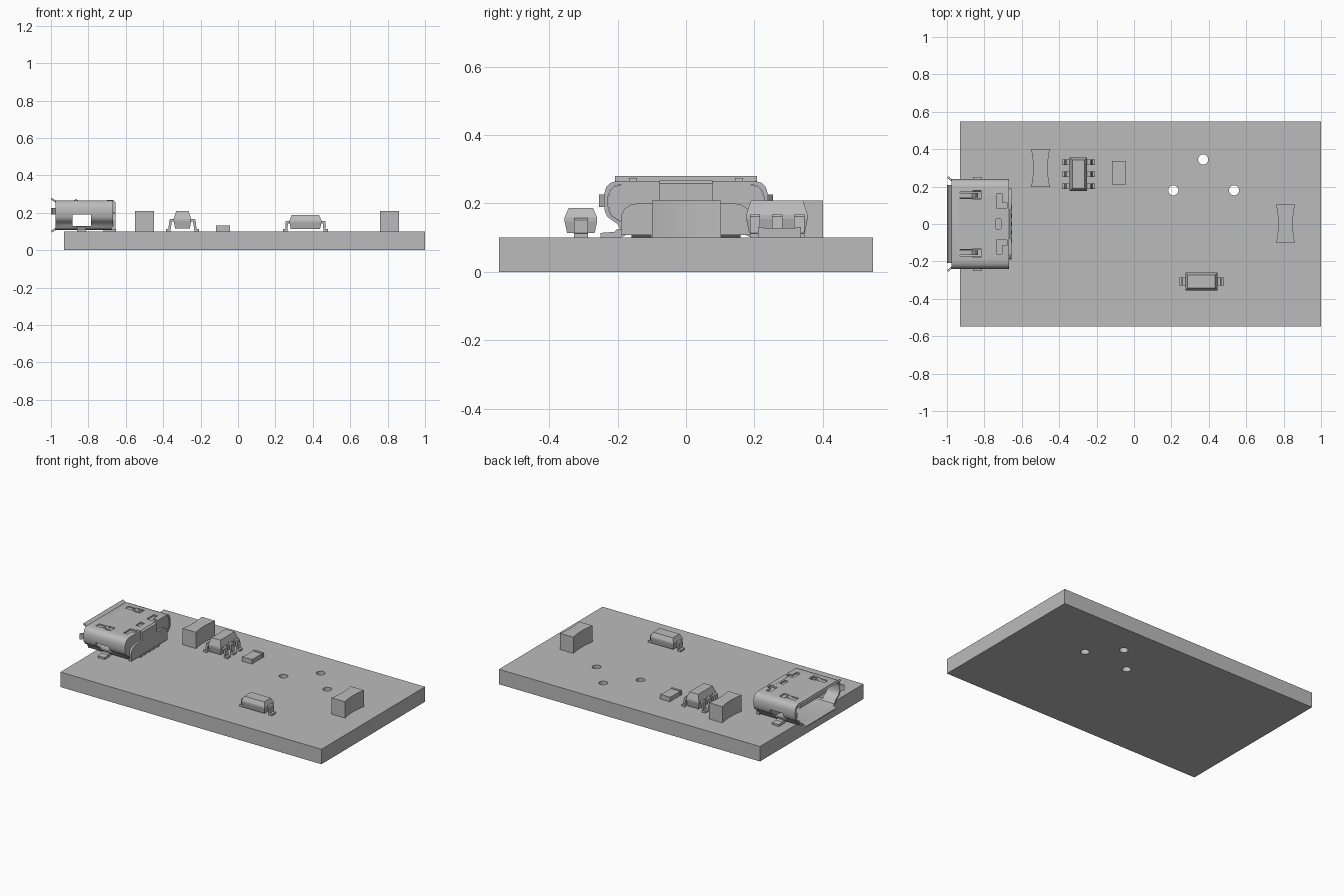
import bpy, bmesh, math

if "Cube" in bpy.data.objects:
    bpy.data.objects.remove(bpy.data.objects["Cube"])

grey = bpy.data.materials.new("plain_grey")
grey.diffuse_color = (0.5, 0.5, 0.5, 1)
grey.use_nodes = True
grey.node_tree.nodes["Principled BSDF"].inputs["Base Color"].default_value = grey.diffuse_color


def finish(name, bm, smooth=False):
    bmesh.ops.recalc_face_normals(bm, faces=bm.faces)
    me = bpy.data.meshes.new(name)
    bm.to_mesh(me)
    bm.free()
    me.materials.append(grey)
    ob = bpy.data.objects.new(name, me)
    bpy.context.collection.objects.link(ob)
    if smooth:
        activate(ob)
        bpy.ops.object.shade_smooth_by_angle(angle=math.radians(35))
    return ob


def activate(ob):
    bpy.ops.object.select_all(action='DESELECT')
    ob.select_set(True)
    bpy.context.view_layer.objects.active = ob


def loft(name, rings, smooth=False, closed=False):
    """Skin a list of equal-length point rings; cap the ends unless closed."""
    bm = bmesh.new()
    vs = [[bm.verts.new(p) for p in r] for r in rings]
    n = len(vs[0])
    pairs = list(zip(vs, vs[1:])) + ([(vs[-1], vs[0])] if closed else [])
    for a, b in pairs:
        for i in range(n):
            j = (i + 1) % n
            bm.faces.new((a[i], a[j], b[j], b[i]))
    if not closed:
        bm.faces.new(vs[0])
        bm.faces.new(vs[-1])
    return finish(name, bm, smooth)


def rect(x0, x1, y0, y1, z):
    return [(x0, y0, z), (x1, y0, z), (x1, y1, z), (x0, y1, z)]


def box(name, x0, x1, y0, y1, z0, z1):
    return loft(name, [rect(x0, x1, y0, y1, z0), rect(x0, x1, y0, y1, z1)])


def along_x(name, prof, x0, x1, smooth=False):
    return loft(name, [[(x, y, z) for y, z in prof] for x in (x0, x1)], smooth)


def along_y(name, prof, y0, y1):
    return loft(name, [[(x, y, z) for x, z in prof] for y in (y0, y1)])


def cut(ob, cutters):
    for c in cutters:
        c.hide_render = True
        m = ob.modifiers.new("cut", 'BOOLEAN')
        m.operation, m.solver, m.object = 'DIFFERENCE', 'EXACT', c
        activate(ob)
        bpy.ops.object.modifier_apply(modifier=m.name)
        bpy.data.objects.remove(c)


# --- circuit board with three drilled holes
board = box("board", -0.93, 1.0, -0.547, 0.547, 0, 0.1)
drills = []
for hx, hy in ((0.37, 0.345), (0.21, 0.18), (0.535, 0.18)):
    rings = [[(hx + 0.027 * math.cos(t * math.pi / 16), hy + 0.027 * math.sin(t * math.pi / 16), z)
              for t in range(32)] for z in (-0.05, 0.15)]
    drills.append(loft("drill", rings))
cut(board, drills)

# --- block capacitors with slightly waisted sides
def capacitor(name, cx, cy):
    side = [(0.05 - 0.011 * (1 - (k / 4) ** 2), 0.1 * k / 4 * 1.01) for k in range(-4, 5)]
    outline = side + [(-x, y) for x, y in reversed(side)]
    loft(name, [[(cx + x, cy + y, z) for x, y in outline] for z in (0.1, 0.209)], True)

capacitor("input_capacitor", -0.5, 0.3)
capacitor("output_capacitor", 0.81, 0.002)

# --- moulded chip bodies and bent leads
def moulded(name, x0, x1, y0, y1, z0, zm, z1, d):
    rings = [rect(x0 + i, x1 - i, y0 + i, y1 - i, z)
             for z, i in ((z0, d * 0.6), (zm, 0), (zm + 0.012, 0), (z1, d))]
    loft(name, rings)


def lead(name, x_in, x_out, y, w, zt):
    s = 1 if x_out > x_in else -1
    knee, foot = x_in + s * 0.018, x_out - s * 0.018
    prof = [(x_in - s * 0.01, zt), (knee, zt), (knee + s * 0.006, zt - 0.006), (foot + s * 0.004, 0.114),
            (x_out, 0.112), (x_out, 0.1), (foot - s * 0.006, 0.1), (knee - s * 0.008, zt - 0.014),
            (x_in - s * 0.01, zt - 0.014)]
    along_y(name, prof, y - w / 2, y + w / 2)

moulded("regulator_body", -0.344, -0.25, 0.176, 0.356, 0.115, 0.155, 0.209, 0.014)
for k, y in enumerate((0.202, 0.267, 0.331)):
    lead(f"regulator_lead_left_{k}", -0.343, -0.386, y, 0.03, 0.168)
    lead(f"regulator_lead_right_{k}", -0.251, -0.208, y, 0.03, 0.168)

moulded("diode_body", 0.275, 0.446, -0.355, -0.26, 0.113, 0.147, 0.187, 0.012)
lead("diode_lead_left", 0.277, 0.24, -0.307, 0.042, 0.157)
lead("diode_lead_right", 0.444, 0.481, -0.307, 0.042, 0.157)

# --- flat resistor with end caps
box("resistor_body", -0.115, -0.046, 0.222, 0.325, 0.1, 0.128)
for k, y in enumerate((0.21, 0.32)):
    box(f"resistor_cap_{k}", -0.117, -0.044, y, y + 0.016, 0.1, 0.131)

# --- connector shell: hollow tube, wide at the top, tapering to the board
half = [(0.165, 0.108), (0.182, 0.112), (0.192, 0.124), (0.2, 0.14), (0.215, 0.15), (0.23, 0.161),
        (0.237, 0.176), (0.24, 0.195), (0.24, 0.225), (0.234, 0.247), (0.222, 0.26), (0.2, 0.266)]
outer = half + [(-y, z) for y, z in reversed(half)]
inner = [(y * 0.95, 0.187 + (z - 0.187) * 0.87) for y, z in outer]
X0, X1 = -0.975, -0.667
shell = loft("connector_shell", [[(x, y, z) for y, z in p]
                                 for p, x in ((outer, X0), (outer, X1), (inner, X1), (inner, X0))],
             closed=True)
cutters = [box("c", -0.885, -0.787, -0.4, 0.4, 0.13, 0.19),       # side windows
           box("c", -0.738, -0.71, -0.027, 0.027, 0.245, 0.3)]    # locating hole
for s in (-1, 1):
    def pair(a, b):
        return sorted((s * a, s * b))
    cutters += [box("c", -0.86, -0.817, *pair(0.13, 0.18), 0.24, 0.3),
                box("c", -0.93, -0.85, *pair(0.137, 0.172), 0.24, 0.3),
                box("c", -0.735, -0.68, *pair(0.085, 0.115), 0.24, 0.3),
                box("c", -0.735, -0.705, *pair(0.11, 0.16), 0.24, 0.3)]
cut(shell, cutters)
activate(shell)
bpy.ops.object.shade_smooth_by_angle(angle=math.radians(35))

# --- plastic insert, tongue and rear cover
insert = [(y * 0.995, 0.187 + (z - 0.187) * 0.99) for y, z in inner]
along_x("connector_insert", insert, -0.775, -0.67)
box("connector_tongue", -0.94, -0.77, -0.14, 0.14, 0.2, 0.228)
hood = [(0.19, 0.108), (0.19, 0.165), (0.18, 0.185), (0.16, 0.198), (0.12, 0.202)]
along_x("connector_rear_cover", hood + [(-y, z) for y, z in reversed(hood)], -0.675, -0.656)
along_y("connector_rear_flap", [(-0.7, 0.267), (-0.667, 0.267), (-0.656, 0.258), (-0.656, 0.2),
                                (-0.668, 0.2), (-0.668, 0.253), (-0.7, 0.253)], -0.077, 0.077)
for k in range(5):
    y = (k - 2) * 0.045
    box(f"connector_pin_{k}", -0.72, -0.652, y - 0.012, y + 0.012, 0.1, 0.112)

# --- flared lips around the opening
along_y("top_lip", [(X0, 0.266), (X0 - 0.02, 0.28), (X0 - 0.026, 0.271), (X0, 0.254)], -0.208, 0.208)
along_y("bottom_lip", [(X0, 0.119), (X0 - 0.025, 0.105), (X0 - 0.019, 0.095), (X0, 0.108)], -0.16, 0.16)
for s, side in ((-1, "front"), (1, "back")):
    lip = [(X0, 0.24), (X0 - 0.018, 0.255), (X0 - 0.024, 0.247), (X0, 0.228)]
    loft(f"side_lip_{side}", [[(x, s * y, z) for x, y in lip] for z in (0.19, 0.226)])
    # mounting foot bent outward onto the board
    foot = [(0.175, 0.108), (0.19, 0.125), (0.202, 0.125), (0.21, 0.117), (0.25, 0.114),
            (0.25, 0.101), (0.19, 0.101)]
    along_x(f"mounting_foot_{side}", [(s * y, z) for y, z in foot], -0.862, -0.812)
    # sprung latch finger rising through its slot
    spring = [(-0.935, 0.262), (-0.885, 0.262), (-0.865, 0.274), (-0.85, 0.262), (-0.835, 0.235),
              (-0.847, 0.235), (-0.868, 0.258), (-0.885, 0.25), (-0.935, 0.25)]
    along_y(f"latch_spring_{side}", spring, *sorted((s * 0.143, s * 0.166)))
